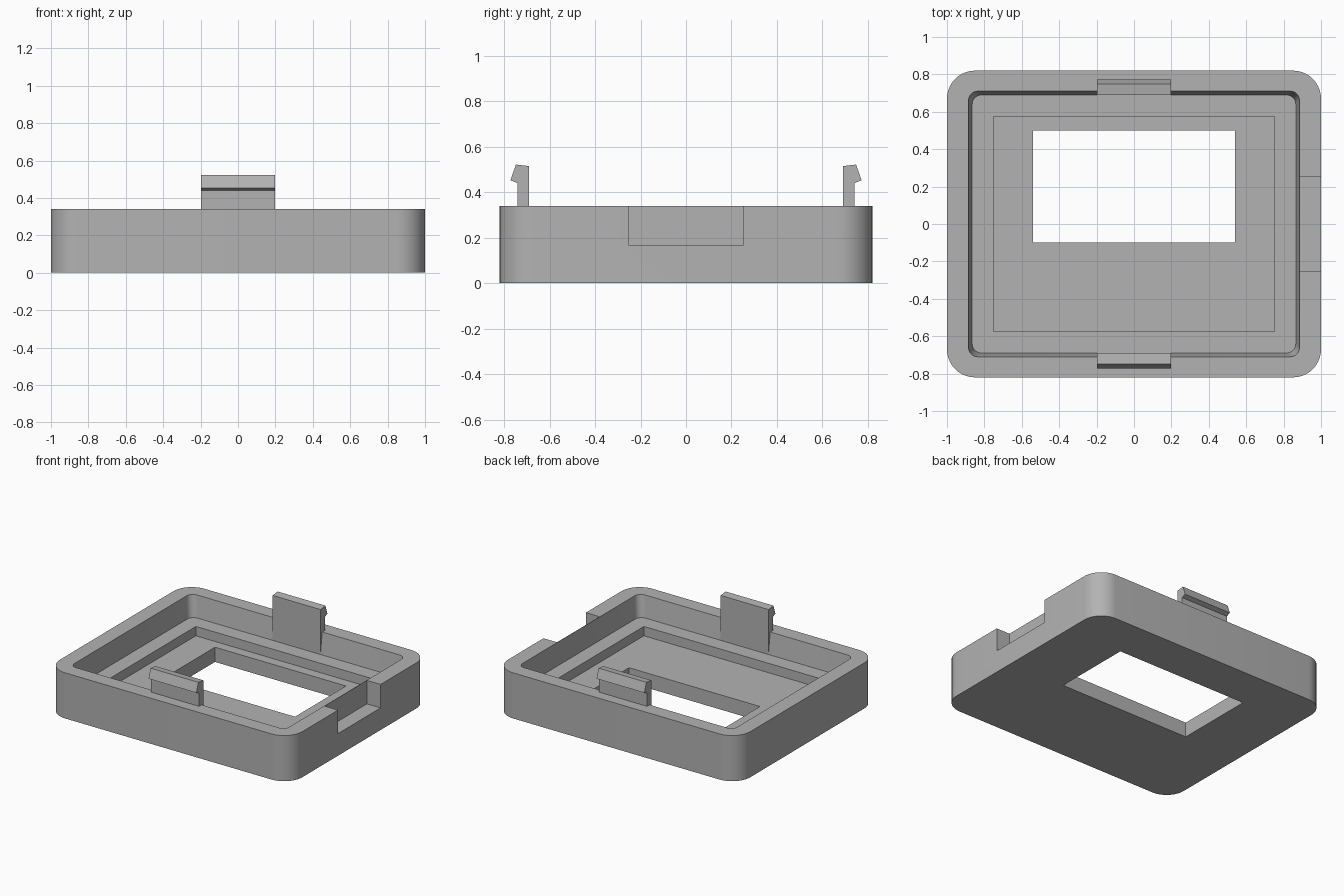
import bpy, bmesh, math

cube = bpy.data.objects.get("Cube")
if cube:
    bpy.data.objects.remove(cube, do_unlink=True)

grey = bpy.data.materials.new("plain grey")
grey.use_nodes = True
grey.diffuse_color = (0.45, 0.45, 0.45, 1)
grey.node_tree.nodes["Principled BSDF"].inputs["Base Color"].default_value = grey.diffuse_color


def rounded_rect(hx, hy, r, steps=10):
    """Outline of a rectangle with half sizes hx, hy and corner radius r."""
    if r == 0:
        return [(hx, hy), (-hx, hy), (-hx, -hy), (hx, -hy)]
    points = []
    for quarter, (sx, sy) in enumerate([(1, 1), (-1, 1), (-1, -1), (1, -1)]):
        for i in range(steps + 1):
            a = (quarter + i / steps) * math.pi / 2
            points.append((sx * (hx - r) + r * math.cos(a), sy * (hy - r) + r * math.sin(a)))
    return points


def loft(name, lower, upper):
    """Closed solid between two matching loops of 3D points."""
    bm = bmesh.new()
    a = [bm.verts.new(p) for p in lower]
    b = [bm.verts.new(p) for p in upper]
    bm.faces.new(a)
    bm.faces.new(b)
    n = len(a)
    for i in range(n):
        j = (i + 1) % n
        bm.faces.new((a[i], a[j], b[j], b[i]))
    bmesh.ops.recalc_face_normals(bm, faces=bm.faces)
    mesh = bpy.data.meshes.new(name)
    bm.to_mesh(mesh)
    bm.free()
    mesh.materials.append(grey)
    ob = bpy.data.objects.new(name, mesh)
    bpy.context.collection.objects.link(ob)
    return ob


def slab(name, hx, hy, r, z0, z1, draft=0, centre=(0, 0)):
    """Rounded block from z0 to z1, growing by draft on each side at the top."""
    cx, cy = centre
    low = [(x + cx, y + cy, z0) for x, y in rounded_rect(hx, hy, r)]
    top = [(x + cx, y + cy, z1) for x, y in rounded_rect(hx + draft, hy + draft, r)]
    return loft(name, low, top)


# Tray body with its recesses
body = slab("tray_body", 1.0, 0.82, 0.15, 0, 0.34)
cutters = [
    slab("cavity_cutter", 0.865, 0.69, 0.05, 0.18, 0.42, draft=0.03),
    slab("pocket_cutter", 0.75, 0.575, 0, 0.11, 0.3),
    slab("window_cutter", 0.54, 0.3, 0, -0.1, 0.2, centre=(0, 0.2)),
    slab("side_notch_cutter", 0.1, 0.25, 0, 0.165, 0.5, centre=(0.988, 0)),
]
bpy.context.view_layer.objects.active = body
for cutter in cutters:
    mod = body.modifiers.new(cutter.name, "BOOLEAN")
    mod.operation = "DIFFERENCE"
    mod.solver = "EXACT"
    mod.object = cutter
    bpy.ops.object.modifier_apply(modifier=mod.name)
    bpy.data.objects.remove(cutter, do_unlink=True)

bpy.ops.object.select_all(action="DESELECT")
body.select_set(True)
bpy.ops.object.shade_smooth_by_angle(angle=math.radians(30))

# Snap clips with outward barbs, front and back
profile = [(0.69, 0.175), (0.74, 0.175), (0.74, 0.44), (0.772, 0.453), (0.748, 0.522), (0.69, 0.515)]
for name, side in (("front_clip", -1), ("back_clip", 1)):
    loft(name, [(-0.197, side * y, z) for y, z in profile],
         [(0.197, side * y, z) for y, z in profile])
